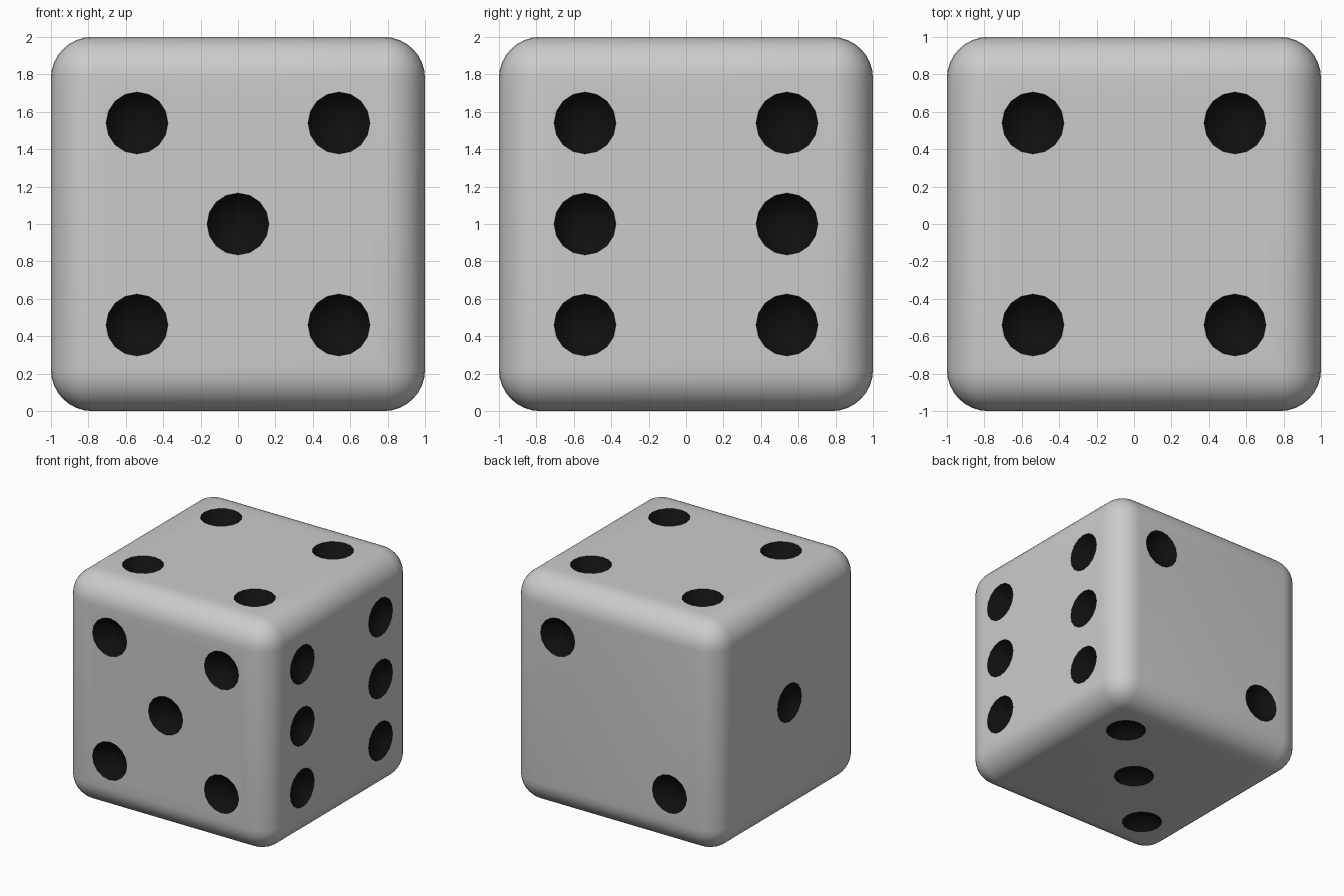
import bpy, bmesh, math
from mathutils import Matrix, Vector

if "Cube" in bpy.data.objects:
    bpy.data.objects.remove(bpy.data.objects["Cube"])

EDGE_R = 0.22             # rounding of the cube edges
PIP_R, PIP_DEPTH = 0.166, 0.09
S = 0.54                  # pip spacing from the face centre


def new_object(name, bm, mats):
    mesh = bpy.data.meshes.new(name)
    bm.to_mesh(mesh)
    bm.free()
    for m in mats:
        mesh.materials.append(m)
    ob = bpy.data.objects.new(name, mesh)
    bpy.context.collection.objects.link(ob)
    return ob


black = bpy.data.materials.new("pip_black")
black.diffuse_color = (0.005, 0.005, 0.005, 1)
black.use_nodes = True
black.node_tree.nodes["Principled BSDF"].inputs["Base Color"].default_value = black.diffuse_color

# Rounded cube body
bm = bmesh.new()
bmesh.ops.create_cube(bm, size=2, matrix=Matrix.Translation((0, 0, 1)))
bmesh.ops.bevel(bm, geom=bm.edges[:], offset=EDGE_R, segments=8,
                profile=0.5, affect='EDGES')
die = new_object("die_body", bm, [None, black])

# Pip layouts: face normal, face axes u and v, positions in (u, v)
X, Y, Z = Vector((1, 0, 0)), Vector((0, 1, 0)), Vector((0, 0, 1))
corners = [(-S, -S), (S, -S), (-S, S), (S, S)]
faces = [
    (-Y, X, Z, corners + [(0, 0)]),
    (X, Y, Z, corners + [(-S, 0), (S, 0)]),
    (Z, X, Y, corners),
    (-Z, X, Y, [(-S, -S), (0, 0), (S, S)]),
    (Y, X, Z, [(S, S), (-S, -S)]),
    (-X, Y, Z, [(0, 0)]),
]

# One cutter made of all pip spheres, each cutting a shallow bowl
ball_r = (PIP_R ** 2 + PIP_DEPTH ** 2) / (2 * PIP_DEPTH)
bm = bmesh.new()
for n, u, v, spots in faces:
    turn = n.to_track_quat('Z', 'Y').to_matrix().to_4x4()
    for a, b in spots:
        centre = Z + n * (1 + ball_r - PIP_DEPTH) + u * a + v * b
        bmesh.ops.create_uvsphere(bm, u_segments=16, v_segments=24, radius=ball_r,
                                  matrix=Matrix.Translation(centre) @ turn)
for f in bm.faces:
    f.material_index = 1
cutter = new_object("pip_cutter", bm, [None, black])
cutter.hide_render = True

# Carve the pips
mod = die.modifiers.new("pips", 'BOOLEAN')
mod.operation = 'DIFFERENCE'
mod.solver = 'EXACT'
mod.material_mode = 'INDEX'
mod.object = cutter
bpy.context.view_layer.objects.active = die
die.select_set(True)
bpy.ops.object.modifier_apply(modifier=mod.name)
bpy.data.objects.remove(cutter)

# Smooth bowls and rounded edges, crisp pip rims
bpy.ops.object.shade_smooth_by_angle(angle=math.radians(30))
